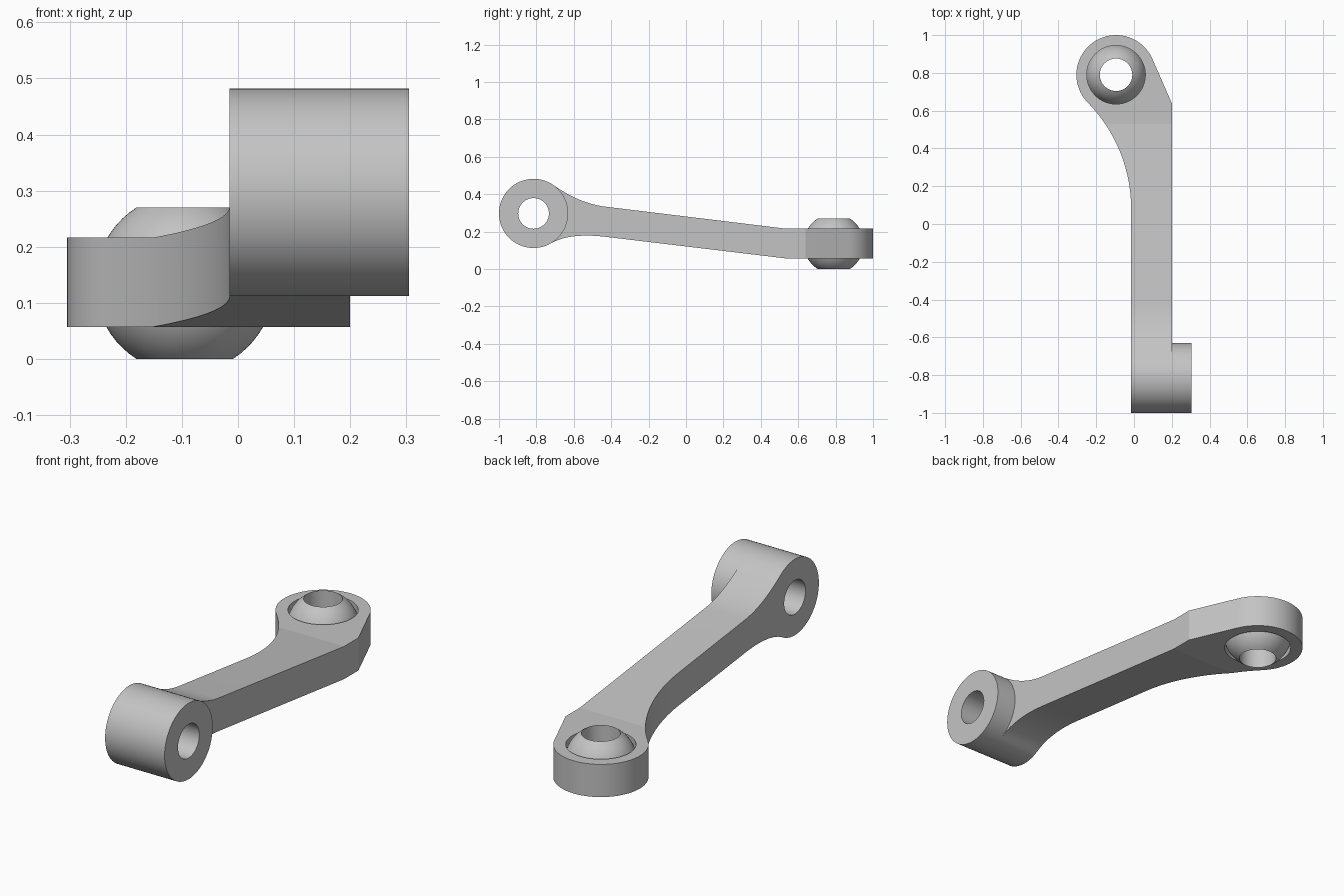
import bpy
import bmesh
from math import sin, cos, radians, asin
from mathutils import Vector

if "Cube" in bpy.data.objects:
    bpy.data.objects.remove(bpy.data.objects["Cube"], do_unlink=True)

grey = bpy.data.materials.new("brushed grey metal")
grey.use_nodes = True
grey.diffuse_color = (0.55, 0.55, 0.55, 1)
grey.node_tree.nodes["Principled BSDF"].inputs["Base Color"].default_value = (0.55, 0.55, 0.55, 1)


def make_object(name, bm):
    bmesh.ops.recalc_face_normals(bm, faces=bm.faces)
    mesh = bpy.data.meshes.new(name)
    bm.to_mesh(mesh)
    bm.free()
    mesh.materials.append(grey)
    obj = bpy.data.objects.new(name, mesh)
    bpy.context.collection.objects.link(obj)
    return obj


def prism(name, outline, axis, low, high):
    """Extrude a 2D outline along x (outline in y,z) or z (outline in x,y)."""
    bm = bmesh.new()
    place = (lambda p: (low, *p)) if axis == "x" else (lambda p: (*p, low))
    face = bm.faces.new([bm.verts.new(place(p)) for p in outline])
    step = high - low
    grown = bmesh.ops.extrude_face_region(bm, geom=[face])["geom"]
    offset = Vector((step, 0, 0)) if axis == "x" else Vector((0, 0, step))
    bmesh.ops.translate(bm, vec=offset, verts=[v for v in grown if isinstance(v, bmesh.types.BMVert)])
    return make_object(name, bm)


def arc(centre, radius, start, end, steps):
    angles = [radians(start + (end - start) * i / steps) for i in range(steps + 1)]
    return [(centre[0] + radius * cos(a), centre[1] + radius * sin(a)) for a in angles]


def circle(centre, radius):
    return arc(centre, radius, 0, 360, 72)[:-1]


def blend(a, b, c, steps=12):
    """Inner points of a curve from a to c, pulled toward b."""
    a, b, c = Vector(a), Vector(b), Vector(c)
    ts = [i / steps for i in range(1, steps)]
    return [tuple(a * (1 - t) ** 2 + b * 2 * t * (1 - t) + c * t * t) for t in ts]


def activate(obj):
    bpy.ops.object.select_all(action="DESELECT")
    obj.select_set(True)
    bpy.context.view_layer.objects.active = obj


def combine(obj, other, operation):
    activate(obj)
    mod = obj.modifiers.new("combine", "BOOLEAN")
    mod.operation, mod.object, mod.solver = operation, other, "EXACT"
    bpy.ops.object.modifier_apply(modifier=mod.name)
    bpy.data.objects.remove(other, do_unlink=True)


def smooth(obj, angle):
    activate(obj)
    bpy.ops.object.shade_smooth_by_angle(angle=radians(angle))


boss, boss_radius = (-0.815, 0.297), 0.185
eye, eye_radius = (-0.095, 0.79), 0.21

# Side profile: boss, fillets, sloping shank, flat eye plate
boss_arc = arc(boss, boss_radius, 55, 300, 49)
under, over = (-0.43, 0.172), (-0.43, 0.333)
side = boss_arc + blend(boss_arc[-1], (-0.622, 0.195), under)
side += [under, (0.53, 0.057), (1.1, 0.057), (1.1, 0.216), (0.53, 0.216), over]
side += blend(over, (-0.567, 0.349), boss_arc[0])
arm = prism("lever_arm", side, "x", -0.5, 0.5)

# Plan outline: straight shank sweeping out to the round eye
plan = [(-0.015, -1.1), (0.2, -1.1), (0.2, 0.64)]
plan += arc(eye, eye_radius, 23.5, 224.4, 42)
plan += arc((-0.819, 0.08), 0.804, 44.4, 0, 14)[1:]
combine(arm, prism("plan_cutter", plan, "z", -0.2, 0.8), "INTERSECT")

# Boss collar, pivot bore and ball socket
combine(arm, prism("boss_collar", circle(boss, boss_radius), "x", 0.2, 0.305), "UNION")
combine(arm, prism("bore_cutter", circle(boss, 0.082), "x", -0.2, 0.5), "DIFFERENCE")
combine(arm, prism("socket_cutter", circle(eye, 0.155), "z", -0.2, 0.8), "DIFFERENCE")
smooth(arm, 6)

# Pierced ball: truncated sphere revolved around its bore
ball_radius, half_height = 0.16, 0.135
limit = asin(half_height / ball_radius) * 57.29578
bm = bmesh.new()
ring = [bm.verts.new((eye[0] + r, eye[1], half_height + z))
        for r, z in arc((0, 0), ball_radius, -limit, limit, 20)]
edges = [bm.edges.new((a, b)) for a, b in zip(ring, ring[1:] + ring[:1])]
bmesh.ops.spin(bm, geom=ring + edges, cent=(*eye, 0), axis=(0, 0, 1),
               angle=radians(360), steps=64, use_merge=True)
bmesh.ops.remove_doubles(bm, verts=bm.verts, dist=0.0001)
ball = make_object("pierced_ball", bm)
smooth(ball, 30)
